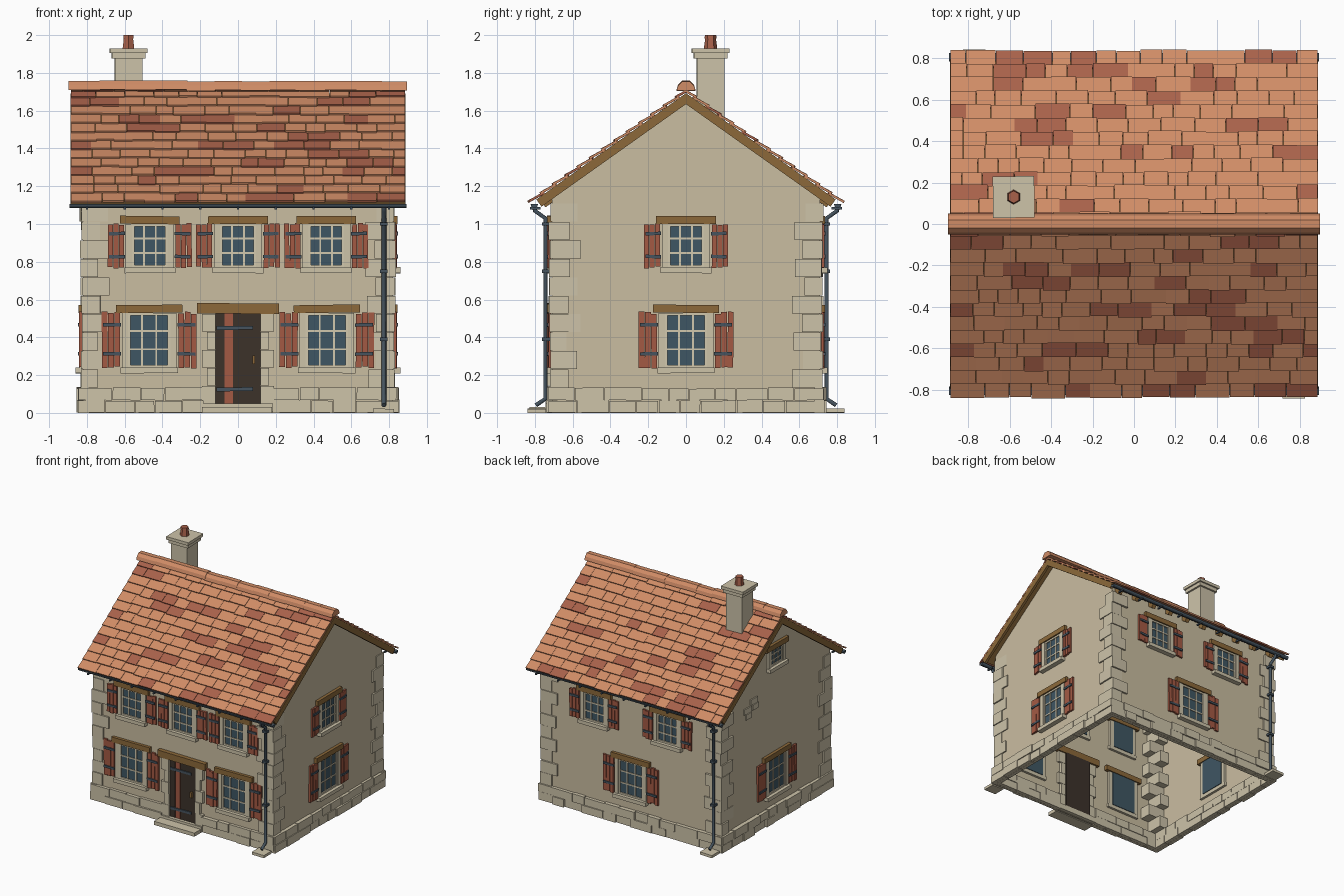
import bpy, bmesh, math, random
from mathutils import Matrix, Vector

random.seed(7)
if "Cube" in bpy.data.objects:
    bpy.data.objects.remove(bpy.data.objects["Cube"], do_unlink=True)


def material(name, code):
    """Flat material from an sRGB hex code."""
    m = bpy.data.materials.new(name)
    m.use_nodes = True
    rgb = [int(code[i:i + 2], 16) / 255 for i in (0, 2, 4)]
    rgb = [c / 12.92 if c < 0.04 else ((c + 0.055) / 1.055) ** 2.4 for c in rgb]
    m.diffuse_color = (*rgb, 1)
    m.node_tree.nodes["Principled BSDF"].inputs["Base Color"].default_value = (*rgb, 1)
    return m


PLASTER = material("plaster", "CABDA1")
STONE = material("pale stone", "CDC3A9")
TILE = material("orange clay", "D08C66")
DARK_TILE = material("dark red clay", "A8614A")
WOOD = material("brown timber", "8C693A")
RED = material("red painted wood", "A45A44")
IRON = material("blue grey metal", "46545F")
GLASS = material("dark blue glass", "3F5663")
DOOR = material("dark door wood", "3C322A")
FRAME = material("cream frame wood", "D2C8AE")

HX, HY = 0.82, 0.71          # half width and half depth of the walls
PITCH = math.atan(0.71)
RIDGE = 1.69
parts = {}


def mesh(part, mat):
    return parts.setdefault(part, (bmesh.new(), mat))[0]


def box(part, mat, frame, x0, x1, y0, y1, z0, z1, turn=0.0, axis='Y'):
    mid = Vector((x0 + x1, y0 + y1, z0 + z1)) / 2
    bmesh.ops.create_cube(mesh(part, mat), size=1, matrix=frame @ Matrix.Translation(mid)
                          @ Matrix.Rotation(turn, 4, axis)
                          @ Matrix.Diagonal((x1 - x0, y1 - y0, z1 - z0, 1)))


def wall_box(part, mat, face, u0, u1, d0, d1, z0, z1, turn=0.0):
    """Box on a wall: u along it, d outward from it."""
    box(part, mat, face, u0, u1, -d1, -d0, z0, z1, turn)


def prism(part, mat, profile, x0, x1, skip_bottom=False):
    """Extrude a (y, z) profile along x."""
    bm = mesh(part, mat)
    ends = [[bm.verts.new((x, y, z)) for y, z in profile] for x in (x0, x1)]
    bm.faces.new(ends[0])
    bm.faces.new(ends[1][::-1])
    n = len(profile)
    for i in range(1 if skip_bottom else 0, n):
        j = (i + 1) % n
        bm.faces.new((ends[0][i], ends[1][i], ends[1][j], ends[0][j]))
    bmesh.ops.recalc_face_normals(bm, faces=bm.faces)


def cuts(lo, hi, small, big):
    """Split a run into random lengths."""
    a = lo
    while hi - a > 0.001:
        b = a + random.uniform(small, big)
        if hi - b < small * 0.6:
            b = hi
        yield a, b
        a = b


def wobble(amount):
    return random.uniform(-amount, amount)


def face_frame(quarter):
    dist = HX if quarter % 2 else HY
    return Matrix.Rotation(quarter * math.pi / 2, 4, 'Z') @ Matrix.Translation((0, -dist, 0))


FRONT, RIGHT, BACK, LEFT = [face_frame(q) for q in range(4)]
WORLD = Matrix.Identity(4)

# Walls: open-bottomed gabled shell
eave = 1.66 - 0.71 * HY
prism("walls", PLASTER, [(-HY, 0), (HY, 0), (HY, eave), (0, 1.66), (-HY, eave)], -HX, HX, True)

# Plinth: two courses of stone blocks, interrupted by the doorway
for face, half in ((FRONT, HX), (RIGHT, HY), (BACK, HX), (LEFT, HY)):
    runs = [(-half - 0.02, -0.18), (0.18, half + 0.02)] if face is FRONT else [(-half - 0.02, half + 0.02)]
    for row in range(2):
        for lo, hi in runs:
            for a, b in cuts(lo, hi, 0.1, 0.21):
                wall_box("plinth", STONE, face, a + 0.002, b - 0.002, -0.03, random.uniform(0.018, 0.036),
                         row * 0.066 + 0.001, row * 0.066 + 0.066 + wobble(0.004), wobble(0.01))

# Corner quoins, alternating long and short
for sx in (-1, 1):
    for sy in (-1, 1):
        for i in range(10):
            flip = (i + (sx * sy > 0)) % 2
            lx, ly = ((0.09, 0.145) if flip else (0.14, 0.09))
            ox, oy = HX + random.uniform(0.005, 0.018), HY + random.uniform(0.005, 0.018)
            xs, ys = sorted((sx * ox, sx * (HX - lx - wobble(0.012)))), sorted((sy * oy, sy * (HY - ly - wobble(0.012))))
            z = 0.135 + i * 0.0975
            box("quoins", STONE, WORLD, *xs, *ys, z, z + 0.095, wobble(0.015), 'Z')

# Patch of bare stones on the left wall
for u, z, w in ((-0.29, 1.07, 0.09), (-0.37, 1.02, 0.1), (-0.27, 1.02, 0.08), (-0.36, 0.97, 0.07)):
    wall_box("bare_stones", STONE, LEFT, u - w / 2, u + w / 2, -0.01, 0.01, z, z + 0.045, wobble(0.03))


def window(face, u, z0, z1, w, shutter=0.0):
    wall_box("window_glass", GLASS, face, u - w, u + w, -0.025, 0.004, z0, z1)
    wall_box("window_sills", STONE, face, u - w - 0.04, u + w + 0.04, -0.02, 0.04, z0 - 0.03, z0, wobble(0.01))
    wall_box("window_lintels", WOOD, face, u - w - 0.063, u + w + 0.063, -0.03, 0.025, z1, z1 + 0.042, wobble(0.015))
    for s in (-1, 1):
        a, b = sorted((u + s * w, u + s * (w + 0.033)))
        wall_box("window_jambs", STONE, face, a, b, -0.02, 0.018, z0, z1)
        a, b = sorted((u + s * w, u + s * (w - 0.014)))
        wall_box("window_frames", FRAME, face, a, b, 0, 0.013, z0, z1)
    for z in (z0, z1 - 0.014):
        wall_box("window_frames", FRAME, face, u - w, u + w, 0, 0.013, z, z + 0.014)
    for k in (1, 2):
        m, z = u - w + 2 * w * k / 3, z0 + (z1 - z0) * k / 3
        wall_box("window_bars", FRAME, face, m - 0.005, m + 0.005, 0, 0.01, z0, z1)
        wall_box("window_bars", FRAME, face, u - w, u + w, 0, 0.01, z - 0.005, z + 0.005)
    for s in (-1, 1) if shutter else ():
        start, step = w + 0.042, shutter / 3
        for k in range(3):
            a, b = sorted((u + s * (start + k * step), u + s * (start + (k + 1) * step - 0.003)))
            wall_box("shutters", RED, face, a, b, 0.004, 0.02 + wobble(0.003),
                     z0 + wobble(0.006), z1 + wobble(0.006), wobble(0.01))
        a, b = sorted((u + s * (start - 0.005), u + s * (start + shutter - 0.01)))
        for t in (0.25, 0.78):
            z = z0 + t * (z1 - z0)
            wall_box("shutter_straps", IRON, face, a, b, 0.015, 0.028, z - 0.009, z + 0.009, wobble(0.03))


def upper(face, u):
    window(face, u, 0.77, 1.0, 0.095, 0.088)


def lower(face, u):
    window(face, u, 0.24, 0.53, 0.112, 0.1)


for u in (-0.467, 0, 0.467):
    upper(FRONT, u)
for u in (-0.47, 0.47):
    lower(FRONT, u)
for u in (-0.335, 0.335):
    upper(BACK, u)
upper(RIGHT, 0)
for face in (RIGHT, BACK, LEFT):
    lower(face, 0)
window(LEFT, 0, 1.29, 1.43, 0.08)

# Doorway: planks, straps, handle, stone jambs, lintel and steps
wall_box("door", DOOR, FRONT, -0.12, 0.118, -0.03, 0.004, 0.05, 0.53)
for k in range(5):
    a = -0.118 + k * 0.0472
    wall_box("red_door_plank" if k == 1 else "door_planks", RED if k == 1 else DOOR, FRONT,
             a, a + 0.045, 0, 0.01, 0.05, 0.525)
for z in (0.125, 0.45):
    wall_box("door_straps", IRON, FRONT, -0.115, 0.08, 0.006, 0.018, z - 0.01, z + 0.01, wobble(0.02))
wall_box("door_handle", WOOD, FRONT, 0.076, 0.09, 0.005, 0.03, 0.26, 0.305)
for s in (-1, 1):
    for k in range(5):
        a, b = sorted((s * 0.12, s * (0.19 if k % 2 == 0 else 0.165)))
        wall_box("door_jambs", STONE, FRONT, a, b, -0.02, 0.025 + wobble(0.004), 0.05 + k * 0.095, 0.143 + k * 0.095)
wall_box("door_lintel", WOOD, FRONT, -0.218, 0.218, -0.03, 0.035, 0.525, 0.58, 0.01)
wall_box("door_threshold", STONE, FRONT, -0.185, 0.185, -0.03, 0.035, 0.005, 0.05)
wall_box("door_step", STONE, FRONT, -0.19, 0.18, 0.02, 0.118, 0, 0.03)

# Roof slopes: boards, verge boards, rafter tails, overlapping tiles, gutters
for side in range(2):
    slope = Matrix.Rotation(side * math.pi, 4, 'Z') @ Matrix.Translation((0, 0, RIDGE)) @ Matrix.Rotation(PITCH, 4, 'X')
    box("roof_boards", WOOD, slope, -0.87, 0.87, -0.965, 0, -0.03, 0)
    for s in (-1, 1):
        a, b = sorted((s * 0.865, s * 0.886))
        box("verge_boards", WOOD, slope, a, b, -0.97, 0, -0.045, 0.002)
    for k in range(10):
        x = -0.77 + k * 0.171
        box("rafter_tails", WOOD, slope, x - 0.018, x + 0.018, -0.955, -0.8, -0.06, -0.025)
    for row in range(13):
        low = (0.825 - row * 0.065) / math.cos(PITCH)
        dark_run = 0
        for a, b in cuts(-0.885 - (row % 2) * 0.002, 0.885, 0.09, 0.17):
            dark_run = dark_run - 1 if dark_run else random.choice((0,) * 9 + (1, 2))
            name, mat = ("dark_roof_tiles", DARK_TILE) if dark_run else ("roof_tiles", TILE)
            edge = low + wobble(0.005)
            box(name, mat, slope, a + 0.001, b - 0.001, -edge, -edge + 0.092, 0.006, 0.018,
                -0.11 + wobble(0.015), 'X')
    gutter = face_frame(side * 2)
    arc = [math.pi + k * math.pi / 5 for k in range(6)]
    sy = 1 if side else -1
    prism("gutters", IRON, [(sy * 0.803 + 0.02 * math.cos(t), 1.106 + 0.022 * math.sin(t)) for t in arc], -0.892, 0.892)
    for k in range(9):
        u = -0.8 + k * 0.2
        wall_box("gutter_brackets", IRON, gutter, u - 0.006, u + 0.006, 0.06, 0.115, 1.077, 1.09)

    # Downpipe with clamps and a splash stone
    curve = bpy.data.curves.new("downpipe", 'CURVE')
    curve.dimensions, curve.bevel_depth, curve.bevel_resolution, curve.use_fill_caps = '3D', 0.013, 1, True
    path = [(0.093, 1.09), (0.09, 1.07), (0.034, 1.03), (0.034, 0.075), (0.085, 0.04)]
    line = curve.splines.new('POLY')
    line.points.add(len(path) - 1)
    for p, (d, z) in zip(line.points, path):
        p.co = (*(gutter @ Vector((0.772, -d, z))), 1)
    curve.materials.append(IRON)
    bpy.context.collection.objects.link(bpy.data.objects.new("back_downpipe" if side else "front_downpipe", curve))
    for z in (0.39, 0.75, 1.0):
        wall_box("pipe_clamps", IRON, gutter, 0.752, 0.792, 0, 0.052, z - 0.009, z + 0.009)
    wall_box("splash_stones", STONE, gutter, 0.715, 0.825, 0.03, 0.13, 0, 0.022, wobble(0.02))

# Ridge caps
for a, b in cuts(-0.897, 0.892, 0.13, 0.17):
    lift = wobble(0.004)
    prism("ridge_tiles", TILE, [(y, z + lift) for y, z in
          ((-0.05, 1.708), (0.05, 1.708), (0.042, 1.735), (0.02, 1.757), (-0.02, 1.757), (-0.042, 1.735))], a, b + 0.004)

# Chimney
cx, cy = -0.58, 0.13


def stack(part, half, z0, z1):
    box(part, STONE, WORLD, cx - half, cx + half, cy - half, cy + half, z0, z1, 0.015, 'Z')


stack("chimney_stack", 0.073, 1.45, 1.88)
stack("chimney_collar", 0.088, 1.875, 1.905)
stack("chimney_cap", 0.1, 1.905, 1.93)
for r1, r2, z0, z1 in ((0.036, 0.028, 1.925, 1.985), (0.032, 0.03, 1.982, 2.0)):
    bmesh.ops.create_cone(mesh("chimney_pot", DARK_TILE), cap_ends=True, segments=6, radius1=r1, radius2=r2,
                          depth=z1 - z0, matrix=Matrix.Translation((cx, cy, (z0 + z1) / 2)))

# Turn every gathered part into an object
for name, (bm, mat) in parts.items():
    data = bpy.data.meshes.new(name)
    bm.to_mesh(data)
    bm.free()
    data.materials.append(mat)
    bpy.context.collection.objects.link(bpy.data.objects.new(name, data))
